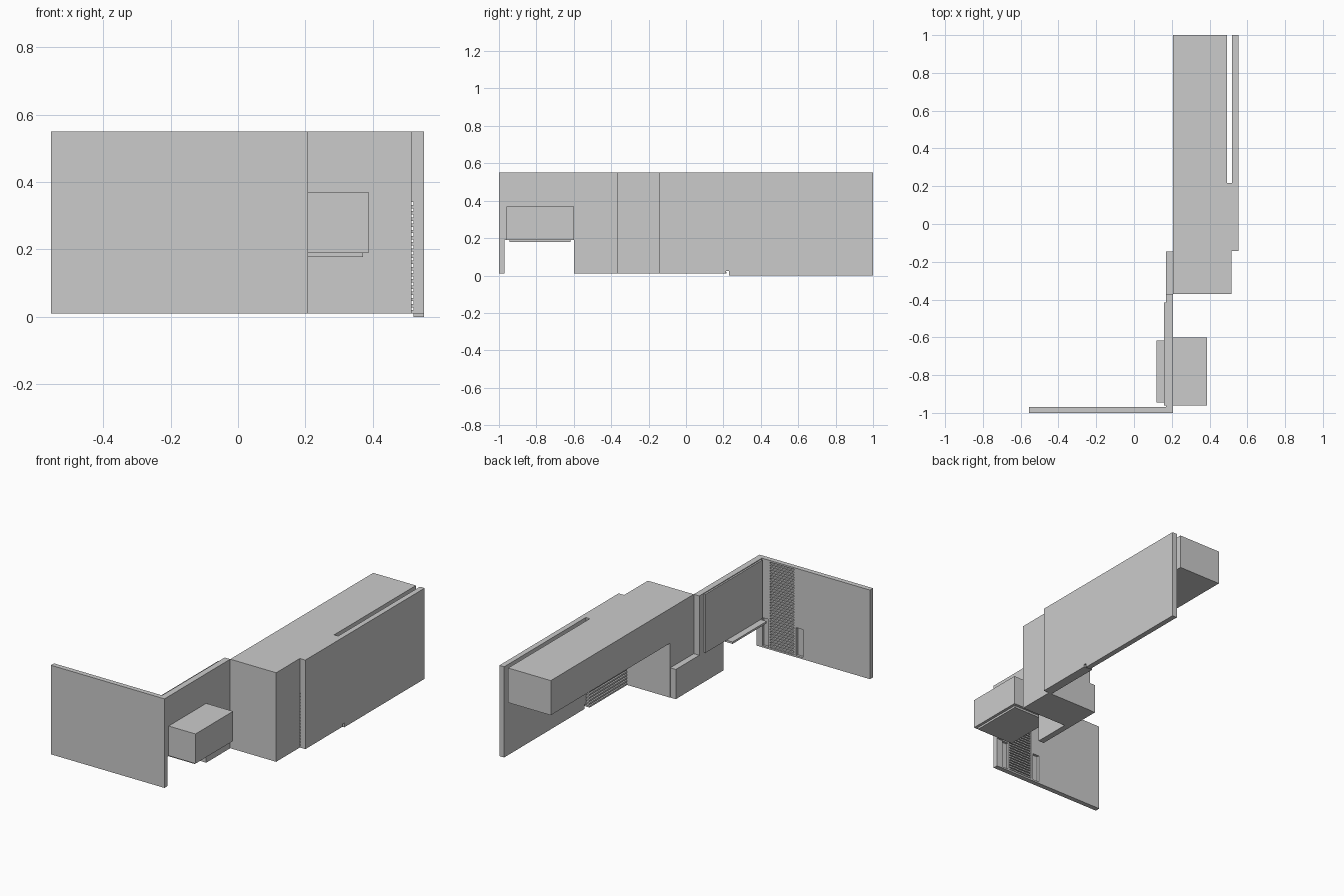
import bpy, bmesh

if "Cube" in bpy.data.objects:
    bpy.data.objects.remove(bpy.data.objects["Cube"])


def prism(name, pts, lo, hi, axis):
    """Extrude a 2D outline along x (pts = y,z), y (pts = x,z) or z (pts = x,y)."""
    bm = bmesh.new()
    place = {"x": lambda p: (lo, p[0], p[1]),
             "y": lambda p: (p[0], lo, p[1]),
             "z": lambda p: (p[0], p[1], lo)}[axis]
    face = bm.faces.new([bm.verts.new(place(p)) for p in pts])
    res = bmesh.ops.extrude_face_region(bm, geom=[face])
    shift = [0, 0, 0]
    shift["xyz".index(axis)] = hi - lo
    bmesh.ops.translate(bm, vec=shift,
                        verts=[v for v in res["geom"] if isinstance(v, bmesh.types.BMVert)])
    bmesh.ops.recalc_face_normals(bm, faces=bm.faces)
    mesh = bpy.data.meshes.new(name)
    bm.to_mesh(mesh)
    bm.free()
    obj = bpy.data.objects.new(name, mesh)
    bpy.context.collection.objects.link(obj)
    return obj


def box(name, x, y, z):
    return prism(name, [(x[0], y[0]), (x[1], y[0]), (x[1], y[1]), (x[0], y[1])],
                 z[0], z[1], "z")


def recess(wall, x, y, z):
    """Cut a box-shaped recess into a wall."""
    cutter = box("recess_cutter", x, y, z)
    cutter.hide_render = True
    mod = wall.modifiers.new("recess", "BOOLEAN")
    mod.operation = "DIFFERENCE"
    mod.solver = "EXACT"
    mod.object = cutter
    bpy.context.view_layer.objects.active = wall
    bpy.ops.object.modifier_apply(modifier=mod.name)
    bpy.data.objects.remove(cutter)


def louvres(name, x, y, z, count):
    """Stack of horizontal slats filling the given height."""
    step = (z[1] - z[0]) / count
    slat = box(name, x, y, (z[0], z[0] + step * 0.55))
    mod = slat.modifiers.new("stack", "ARRAY")
    mod.count = count
    mod.use_relative_offset = False
    mod.use_constant_offset = True
    mod.constant_offset_displace = (0, 0, step)
    return slat


TOP, BASE, HEAD = 0.55, 0.01, 0.19

# Front wall with louvred strip and low recesses on its inner face
front_wall = box("front_wall", (-0.555, 0.207), (-1.0, -0.97), (BASE, TOP))
recess(front_wall, (-0.045, 0.115), (-0.985, -0.96), (0.02, 0.54))
recess(front_wall, (-0.105, -0.06), (-0.985, -0.96), (0.02, HEAD))
recess(front_wall, (0.125, 0.165), (-0.985, -0.96), (0.02, HEAD))
louvres("front_louvres", (-0.045, 0.115), (-0.985, -0.971), (0.024, 0.54), 32)

# Side wall: open below the bay, stepping down to a low sill at the back
prism("side_wall", [(-0.97, HEAD), (-0.6, HEAD), (-0.6, BASE), (-0.145, BASE),
                    (-0.145, HEAD), (-0.37, HEAD), (-0.37, TOP), (-0.97, TOP)],
      0.17, 0.207, "x")
box("side_panel", (0.16, 0.17), (-0.96, -0.415), (HEAD, 0.545))

# Projecting bay and the tray beneath it
box("bay_box", (0.207, 0.387), (-0.96, -0.6), (HEAD, 0.37))
box("bay_tray", (0.12, 0.37), (-0.945, -0.617), (0.178, HEAD))

# Full-height block
box("tall_block", (0.207, 0.515), (-0.37, -0.143), (BASE, TOP))

# Suspended upper volume, tied to the outer wall along its near part
prism("upper_volume", [(0.207, -0.143), (0.52, -0.143), (0.52, 0.217), (0.493, 0.217),
                       (0.493, 1.0), (0.207, 1.0)], 0.34, TOP, "z")

# Outer wall with the small notch at its foot, and louvres on the inside
prism("outer_wall", [(-0.143, BASE), (0.215, BASE), (0.215, 0.025), (0.23, 0.025),
                     (0.23, 0.0), (1.0, 0.0), (1.0, TOP), (-0.143, TOP)],
      0.52, 0.552, "x")
louvres("outer_louvres", (0.495, 0.52), (-0.143, 0.217), (BASE, 0.34), 18)
